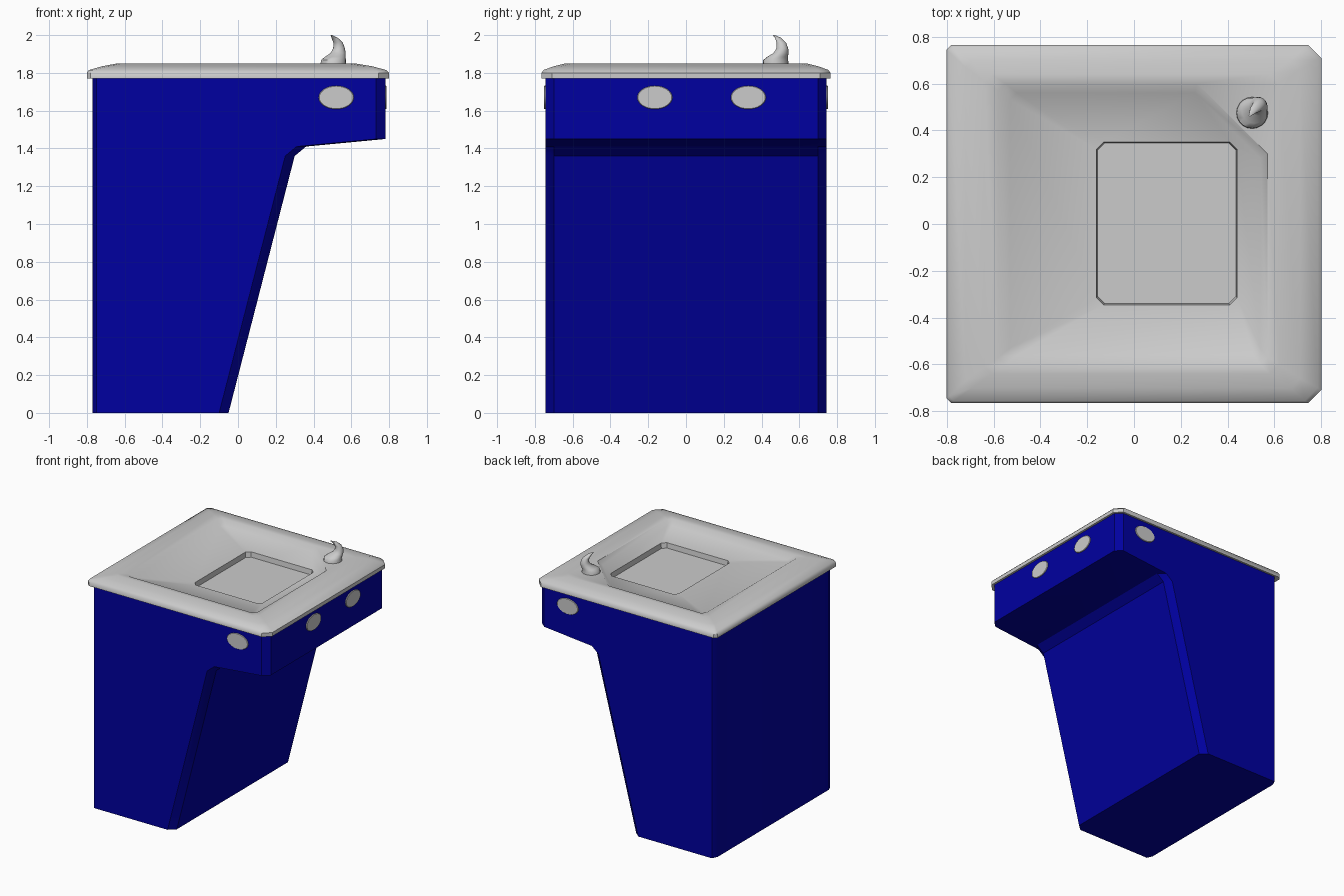
import bpy, bmesh
from math import pi, cos, sin, radians

if "Cube" in bpy.data.objects:
    bpy.data.objects.remove(bpy.data.objects["Cube"])


def loft(name, rings, cap_start=True, cap_end=True, angle=30):
    """Skin a list of closed rings that all have the same point count."""
    bm = bmesh.new()
    loops = [[bm.verts.new(p) for p in ring] for ring in rings]
    n = len(loops[0])
    for a, b in zip(loops, loops[1:]):
        for i in range(n):
            j = (i + 1) % n
            bm.faces.new((a[i], a[j], b[j], b[i]))
    if cap_start:
        bm.faces.new(loops[0][::-1])
    if cap_end:
        bm.faces.new(loops[-1])
    bmesh.ops.recalc_face_normals(bm, faces=bm.faces)
    mesh = bpy.data.meshes.new(name)
    bm.to_mesh(mesh)
    bm.free()
    obj = bpy.data.objects.new(name, mesh)
    bpy.context.collection.objects.link(obj)
    bpy.ops.object.select_all(action='DESELECT')
    obj.select_set(True)
    bpy.context.view_layer.objects.active = obj
    bpy.ops.object.shade_smooth_by_angle(angle=radians(angle))
    return obj


def rect(x0, x1, y0, y1, z, c):
    """Rectangle with chamfered corners, counter-clockwise from front left."""
    a, b, d, e = c
    return [(x0, y0 + a, z), (x0 + a, y0, z), (x1 - b, y0, z), (x1, y0 + b, z),
            (x1, y1 - d, z), (x1 - d, y1, z), (x0 + e, y1, z), (x0, y1 - e, z)]


# Cabinet: side profile with sloped front and apron, chamfered along both sides
profile = [(-0.77, 1.78), (-0.77, 0), (-0.05, 0), (0.30, 1.36),
           (0.36, 1.41), (0.78, 1.45), (0.78, 1.78)]


def section(y, left, right):
    return [(x + left if x < -0.5 else x - right, y, z) for x, z in profile]


cabinet = loft("cabinet", [section(-0.745, 0.02, 0.05), section(-0.70, 0, 0),
                           section(0.70, 0, 0), section(0.745, 0.02, 0.05)])
# The top is open so the basin can sink into it
bm = bmesh.new()
bm.from_mesh(cabinet.data)
top = [f for f in bm.faces if all(v.co.z > 1.77 for v in f.verts)]
bmesh.ops.delete(bm, geom=top, context='FACES')
bm.to_mesh(cabinet.data)
bm.free()
blue = bpy.data.materials.new("blue_paint")
blue.diffuse_color = (0.0, 0.0, 0.35, 1)
blue.use_nodes = True
blue.node_tree.nodes["Principled BSDF"].inputs["Base Color"].default_value = blue.diffuse_color
cabinet.data.materials.append(blue)

# Basin top: lip, sloped rim, shallow bowl and recessed floor,
# with one wide corner left high as the spout platform
edge = (0.02, 0.055, 0.055, 0.02)
rim = (0.03, 0.04, 0.04, 0.03)
bowl = (0.03, 0.03, 0.30, 0.03)
floor = (0.03,) * 4
loft("basin_top", [
    rect(-0.765, 0.765, -0.735, 0.735, 1.775, edge),
    rect(-0.80, 0.80, -0.765, 0.765, 1.77, edge),
    rect(-0.80, 0.80, -0.765, 0.765, 1.80, edge),
    rect(-0.79, 0.785, -0.755, 0.755, 1.815, edge),
    rect(-0.72, 0.71, -0.70, 0.70, 1.835, rim),
    rect(-0.64, 0.62, -0.64, 0.64, 1.85, rim),
    rect(-0.58, 0.57, -0.60, 0.60, 1.847, bowl),
    rect(-0.53, 0.54, -0.56, 0.56, 1.815, (0.03, 0.03, 0.28, 0.03)),
    rect(-0.16, 0.44, -0.345, 0.35, 1.79, floor),
    rect(-0.155, 0.435, -0.34, 0.345, 1.75, floor),
], cap_start=False, angle=40)

# Spout: tapering rings that hook towards the bowl
spout = [(0.505, 0.475, 1.84, 0.068), (0.505, 0.475, 1.868, 0.066),
         (0.515, 0.485, 1.885, 0.055), (0.530, 0.503, 1.905, 0.040),
         (0.535, 0.510, 1.93, 0.031), (0.530, 0.505, 1.96, 0.025),
         (0.512, 0.488, 1.985, 0.017), (0.495, 0.465, 2.0, 0.005)]
loft("spout", [[(x + r * cos(2 * pi * i / 20), y + r * sin(2 * pi * i / 20), z)
                for i in range(20)] for x, y, z, r in spout], angle=50)


# Push buttons: thin oval pads on the apron
def button(name, centre, axis):
    rings = []
    for depth, k in ((-0.02, 1), (0.004, 1), (0.007, 0.96)):
        ring = []
        for i in range(32):
            t = 2 * pi * i / 32
            u, v = 0.093 * k * cos(t), 0.062 * k * sin(t)
            if axis == 'x':
                p = (centre[0] + depth, centre[1] + u, centre[2] + v)
            else:
                out = 1 if centre[1] > 0 else -1
                p = (centre[0] + u, centre[1] + out * depth, centre[2] + v)
            ring.append(p)
        rings.append(ring)
    loft(name, rings)


button("front_button", (0.52, -0.745, 1.67), 'y')
button("back_button", (0.52, 0.745, 1.67), 'y')
button("right_button_1", (0.78, -0.165, 1.67), 'x')
button("right_button_2", (0.78, 0.33, 1.67), 'x')
